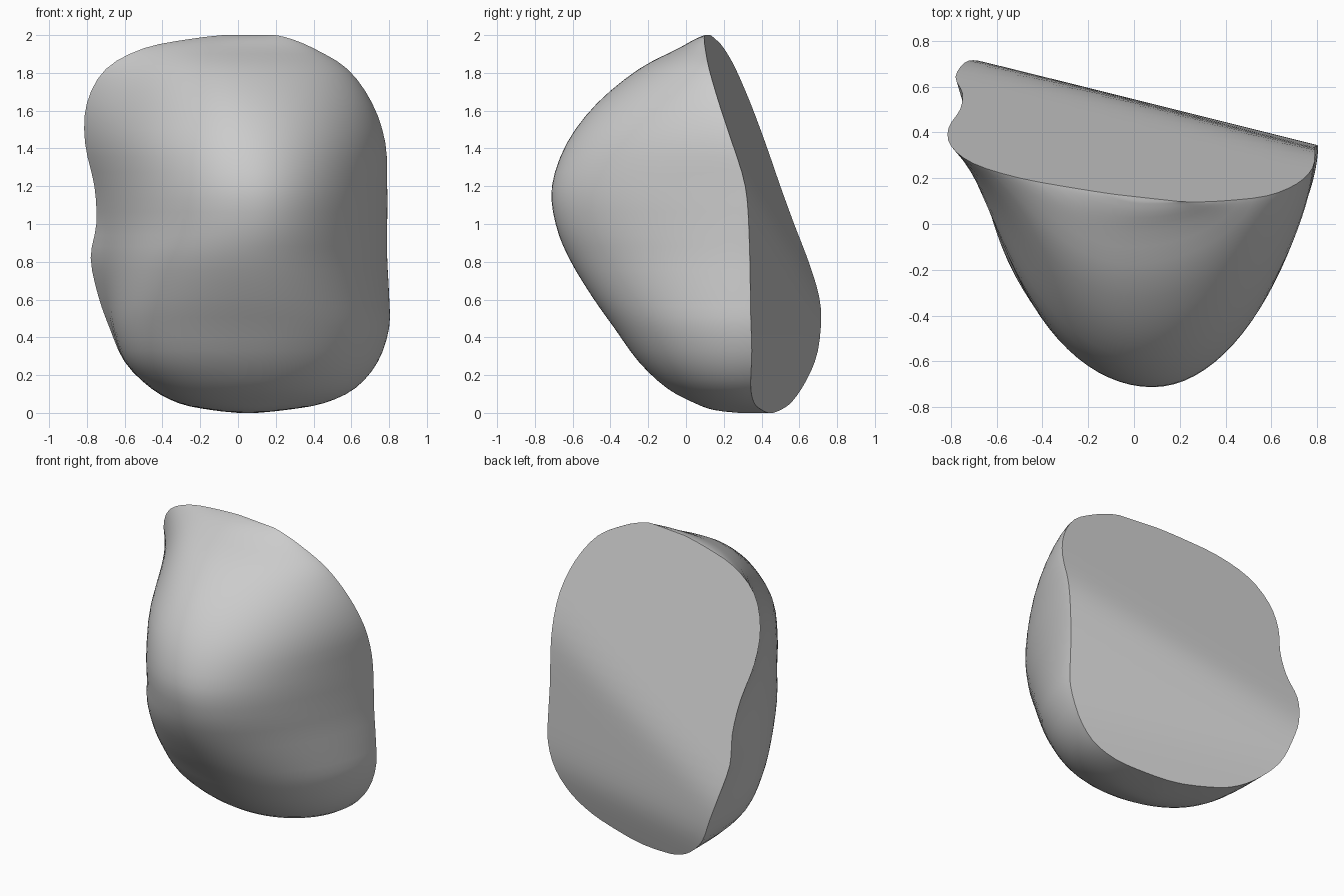
import bpy
import bmesh
import math

cube = bpy.data.objects.get("Cube")
if cube:
    bpy.data.objects.remove(cube, do_unlink=True)

# Level sections: height, left edge, right edge, front depth, lip width, left fullness
SECTIONS = [
    (0, 0, .1, .28, 0, .8),
    (.015, -.14, .25, .15, 0, .7),
    (.05, -.31, .45, .05, 0, .6),
    (.13, -.46, .62, -.1, 0, .56),
    (.27, -.6, .74, -.25, 0, .52),
    (.45, -.68, .8, -.38, .02, .54),
    (.62, -.74, .8, -.5, .07, .6),
    (.82, -.78, .79, -.62, .11, .75),
    (1, -.75, .79, -.69, .09, .92),
    (1.2, -.76, .79, -.71, .1, 1.03),
    (1.43, -.81, .78, -.63, .15, 1.12),
    (1.64, -.8, .71, -.47, .15, 1.5),
    (1.82, -.7, .58, -.25, .1, 1.75),
    (1.93, -.5, .4, -.04, .03, 1.7),
    (1.98, -.25, .28, .05, 0, 1.5),
    (2, -.08, .2, .1, 0, 1.4),
]
STEPS = 3
ARC = 48
BACK = 20


def blend(a, b, c, d, t):
    """Smooth curve from b to c."""
    return b + .5 * t * (c - a + t * (2 * a - 5 * b + 4 * c - d + t * (3 * (b - c) + d - a)))


def smooth_rows(rows):
    padded = [rows[0]] + rows + [rows[-1]]
    result = []
    for i in range(len(rows) - 1):
        for k in range(STEPS):
            result.append([blend(*p, k / STEPS) for p in zip(*padded[i:i + 4])])
    return result + [list(rows[-1])]


def back_depth(x, z):
    """Three back planes with softly rounded creases between them."""
    upper = .86 - .37 * z - .11 * x
    lower = .56 - .03 * z - .25 * x
    foot = .46 + .3 * z - .25 * x
    return -math.log(sum(math.exp(-50 * y) for y in (upper, lower, foot))) / 50


def section_ring(z, left, right, front, lip, fullness):
    """Rounded front arc from rim to rim, then across the back."""
    apex = left + (right - left) * .54
    ring = []
    for i in range(ARC + 1):
        angle = math.pi * i / ARC
        across, rise = -math.cos(angle), max(0, math.sin(angle))
        if across < 0:
            # this wall flares out into a thin lip at the rim
            depth = rise ** fullness
            x = apex + across * (apex - left - lip) - lip * (1 - depth) ** 4
            rim = back_depth(left, z)
        else:
            depth = rise ** (.95 + .45 * min(1, z))
            x = apex + across * (right - apex)
            rim = back_depth(right, z)
        ring.append((x, rim + (front - rim) * depth, z))
    for i in range(1, BACK):
        x = right + (left - right) * i / BACK
        ring.append((x, back_depth(x, z), z))
    return ring


# Domed shell with its cut back face
bm = bmesh.new()
rings = [[bm.verts.new(p) for p in section_ring(*row)] for row in smooth_rows(SECTIONS)]
for low, high in zip(rings, rings[1:]):
    for i in range(len(low)):
        j = (i + 1) % len(low)
        bm.faces.new((low[i], low[j], high[j], high[i]))
bm.faces.new(rings[0][::-1])
bm.faces.new(rings[-1])
bmesh.ops.recalc_face_normals(bm, faces=bm.faces)
mesh = bpy.data.meshes.new("domed_shell")
bm.to_mesh(mesh)
bm.free()
shell = bpy.data.objects.new("domed_shell", mesh)
bpy.context.collection.objects.link(shell)

# Plain grey finish
grey = bpy.data.materials.new("plain_grey")
grey.use_nodes = True
colour = (.6, .6, .6, 1)
grey.diffuse_color = colour
grey.node_tree.nodes["Principled BSDF"].inputs["Base Color"].default_value = colour
mesh.materials.append(grey)

# Smooth dome, crisp rim
bpy.ops.object.select_all(action="DESELECT")
shell.select_set(True)
bpy.context.view_layer.objects.active = shell
bpy.ops.object.shade_smooth_by_angle(angle=math.radians(40))
